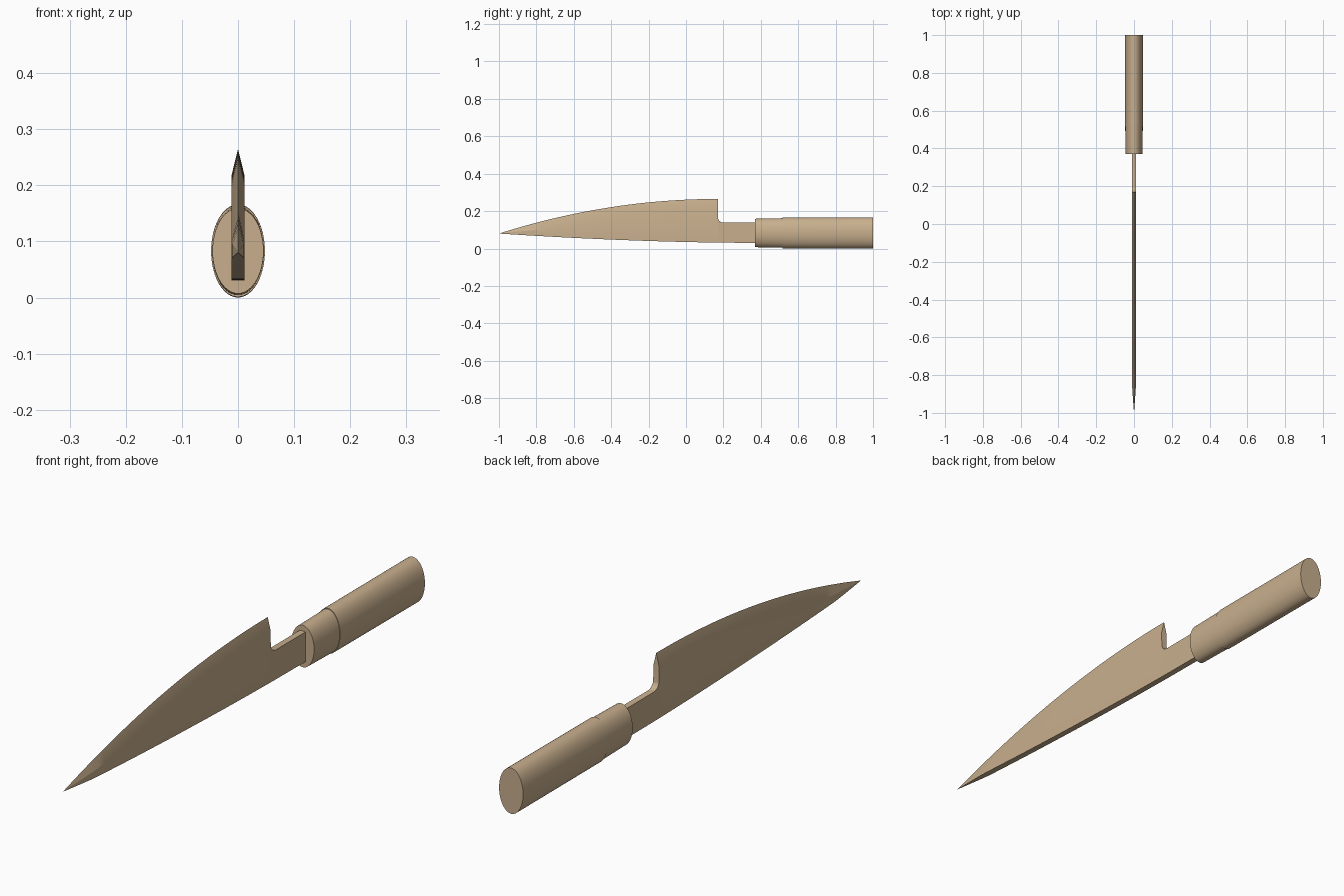
import bpy, bmesh, math

if "Cube" in bpy.data.objects:
    bpy.data.objects.remove(bpy.data.objects["Cube"])

steel_tan = bpy.data.materials.new("warm_tan")
steel_tan.diffuse_color = (0.58, 0.43, 0.27, 1)
steel_tan.use_nodes = True
steel_tan.node_tree.nodes["Principled BSDF"].inputs["Base Color"].default_value = steel_tan.diffuse_color


def loft(name, rings, angle):
    """Skin a list of equal-length point rings and cap both ends."""
    bm = bmesh.new()
    loops = [[bm.verts.new(p) for p in r] for r in rings]
    n = len(rings[0])
    for a, b in zip(loops, loops[1:]):
        for i in range(n):
            j = (i + 1) % n
            bm.faces.new((a[i], a[j], b[j], b[i]))
    bm.faces.new(loops[0][::-1])
    bm.faces.new(loops[-1])
    bmesh.ops.remove_doubles(bm, verts=bm.verts[:], dist=1e-5)
    bmesh.ops.recalc_face_normals(bm, faces=bm.faces[:])
    me = bpy.data.meshes.new(name)
    bm.to_mesh(me)
    bm.free()
    me.materials.append(steel_tan)
    ob = bpy.data.objects.new(name, me)
    bpy.context.collection.objects.link(ob)
    bpy.ops.object.select_all(action='DESELECT')
    ob.select_set(True)
    bpy.context.view_layer.objects.active = ob
    bpy.ops.object.shade_smooth_by_angle(angle=math.radians(angle))
    return ob


def section(y, w, low, shoulder, top):
    return [(-w, y, low), (w, y, low), (w, y, shoulder), (0, y, top), (-w, y, shoulder)]


def spine(y):
    return 0.03 + 0.05 * ((0.37 - y) / 1.37) ** 1.8


# Blade: curved cutting edge on top, gently curved spine below
rings = []
HEEL, N = 0.17, 32
for i in range(N + 1):
    y = -0.9995 + (HEEL + 0.9995) * i / N
    low = spine(y)
    top = 0.265 - 0.185 * ((HEEL - y) / 1.17) ** 2
    h = top - low
    bevel = min(0.047, 0.55 * h)
    rings.append(section(y, min(0.0115, 0.2 * h), low, top - bevel, top))
rings[0] = [(x, -1.0, z) for x, _, z in rings[0]]

# Heel fillet running into the neck, which enters the ferrule
for i in range(6):
    a = math.radians(90 * i / 5)
    y = HEEL + 0.001 + 0.03 * (1 - math.cos(a))
    z = 0.165 - 0.027 * math.sin(a)
    rings.append(section(y, 0.0115, spine(y), z, z))
rings.append(section(0.37, 0.0115, 0.03, 0.138, 0.138))
rings.append(section(0.38, 0.0115, 0.03, 0.138, 0.138))
loft("blade", rings, 15)


# Handle parts: oval sections along y
def oval(y, rx, rz, n=48):
    return [(rx * math.cos(t), y, 0.083 + rz * math.sin(t))
            for t in (2 * math.pi * k / n for k in range(n))]


loft("ferrule", [oval(0.37, 0.0455, 0.076), oval(0.52, 0.0465, 0.079)], 30)
loft("handle", [oval(0.515, 0.048, 0.082), oval(1.0, 0.048, 0.083)], 30)
